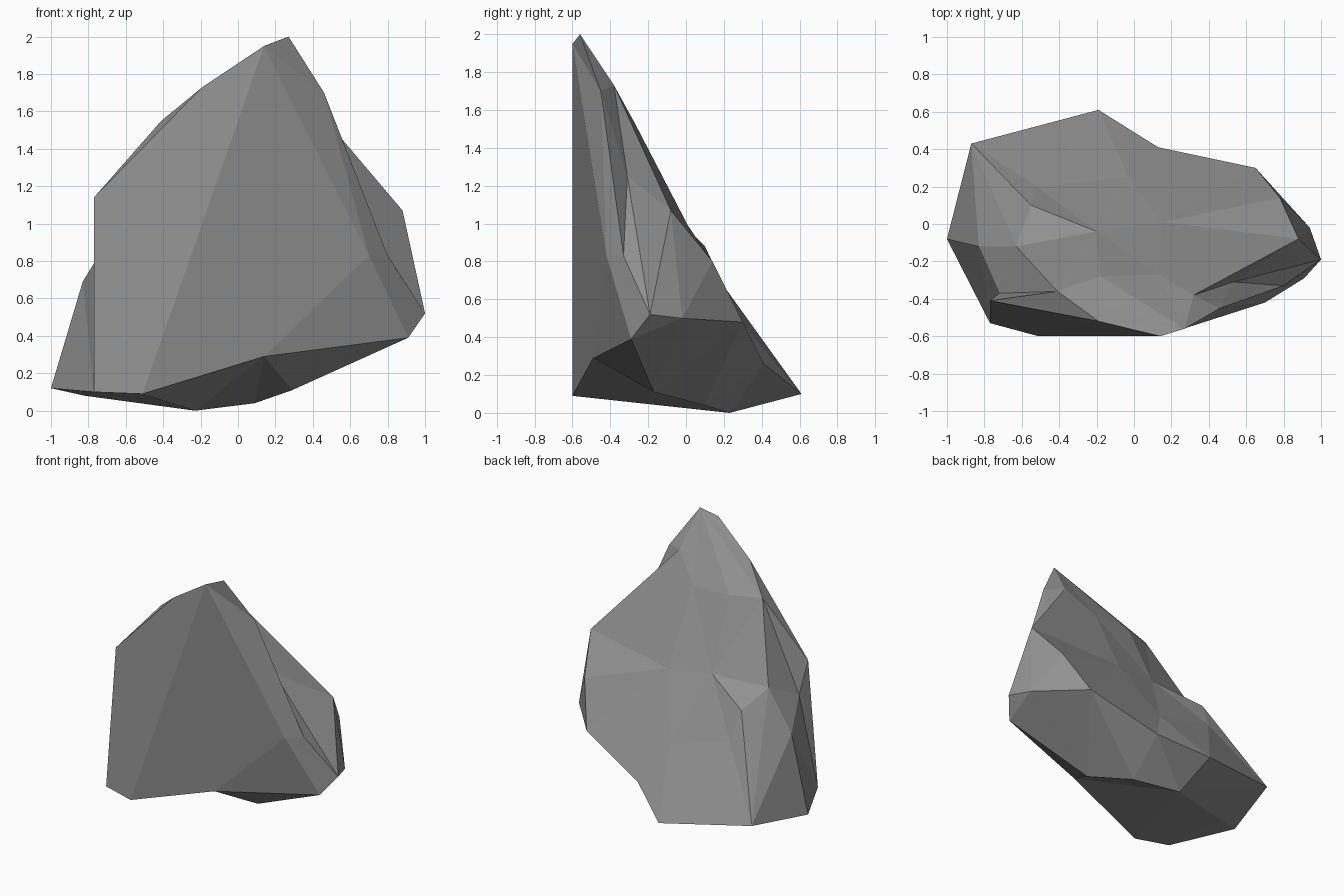
import bpy, bmesh
from mathutils import Vector
from mathutils.geometry import delaunay_2d_cdt

# Corner points of the boulder
P = [
    (0.27, -0.56, 2.0), (0.14, -0.6, 1.95), (-0.77, -0.41, 1.14),
    (-0.77, -0.53, 0.1), (-0.51, -0.6, 0.09), (0.14, -0.49, 0.29),
    (0.91, -0.29, 0.39), (0.70, -0.42, 0.83), (0.46, -0.45, 1.7),
    (0.80, -0.33, 0.83), (0.53, -0.31, 1.25), (0.32, -0.38, 1.73),
    (0.88, -0.08, 1.07), (0.94, -0.02, 0.5), (1.0, -0.19, 0.52),
    (0.65, 0.3, 0.48), (0.13, 0.41, 0.26), (-0.19, 0.61, 0.1),
    (-0.87, 0.43, 0.19), (-1.0, -0.08, 0.12), (-0.63, -0.12, 1.0),
    (-0.41, -0.36, 1.55), (-0.83, -0.12, 0.69), (-0.72, -0.37, 0.87),
    (-0.23, 0.23, 0.0), (0.29, -0.17, 0.11), (-0.19, -0.52, 1.73),
    (0.09, 0.1, 0.04),
    # bumps on the sloping back
    (0.13, -0.27, 1.53), (-0.18, -0.28, 1.54), (-0.2, -0.04, 1.02),
    (0.15, 0.01, 0.99), (-0.55, 0.1, 0.88), (-0.52, 0.2, 0.67),
    (-0.03, 0.25, 0.54),
    # right shoulder and left foot
    (0.78, 0.14, 0.8), (-0.82, 0.0, 0.08),
]

# Each side: outline, inner points, creases, and the two axes it is flattened on
PANELS = [
    # front
    ([1, 26, 2, 3, 4, 5, 6, 7, 8, 0], [],
     [(1, 4), (4, 26), (4, 2), (1, 5), (1, 8), (1, 7), (5, 7)], (0, 2)),
    # right ledge
    ([8, 7, 6, 14, 9], [], [], (1, 2)),
    # right notch
    ([0, 8, 9, 14, 13, 12, 11], [10], [(10, 14), (12, 14), (10, 8)], (1, 2)),
    # right end
    ([12, 13, 15, 35], [], [], (1, 2)),
    # back slope
    ([0, 11, 12, 35, 15, 16, 17, 18, 20, 21],
     [28, 29, 30, 31, 32, 33, 34], [(32, 18), (30, 32), (20, 30)], (0, 2)),
    # left
    ([0, 21, 20, 18, 19, 3, 2, 26, 1], [22, 23],
     [(21, 23), (20, 23), (21, 2), (22, 20), (22, 19)], (1, 2)),
    # underside
    ([3, 19, 18, 17, 16, 15, 13, 14, 6, 5, 4], [24, 25, 27, 36], [], (0, 1)),
]

bm = bmesh.new()
verts = [bm.verts.new(p) for p in P]


def add_panel(outline, inner, creases, axes):
    """Triangulate one side of the rock inside its outline."""
    ids = outline + inner
    flat = [Vector((P[i][axes[0]], P[i][axes[1]])) for i in ids]
    n = len(outline)
    edges = [(k, (k + 1) % n) for k in range(n)]
    edges += [(ids.index(a), ids.index(b)) for a, b in creases]
    _, _, faces, origin, _, _ = delaunay_2d_cdt(flat, edges, [], 1, 1e-6)
    for f in faces:
        bm.faces.new([verts[ids[origin[k][0]]] for k in f])


for panel in PANELS:
    add_panel(*panel)
bmesh.ops.recalc_face_normals(bm, faces=bm.faces)

mesh = bpy.data.meshes.new("boulder")
bm.to_mesh(mesh)
bm.free()
boulder = bpy.data.objects.new("boulder", mesh)
bpy.context.collection.objects.link(boulder)

# Plain stone colour
stone = bpy.data.materials.new("grey_stone")
stone.diffuse_color = (0.28, 0.28, 0.28, 1)
mesh.materials.append(stone)
